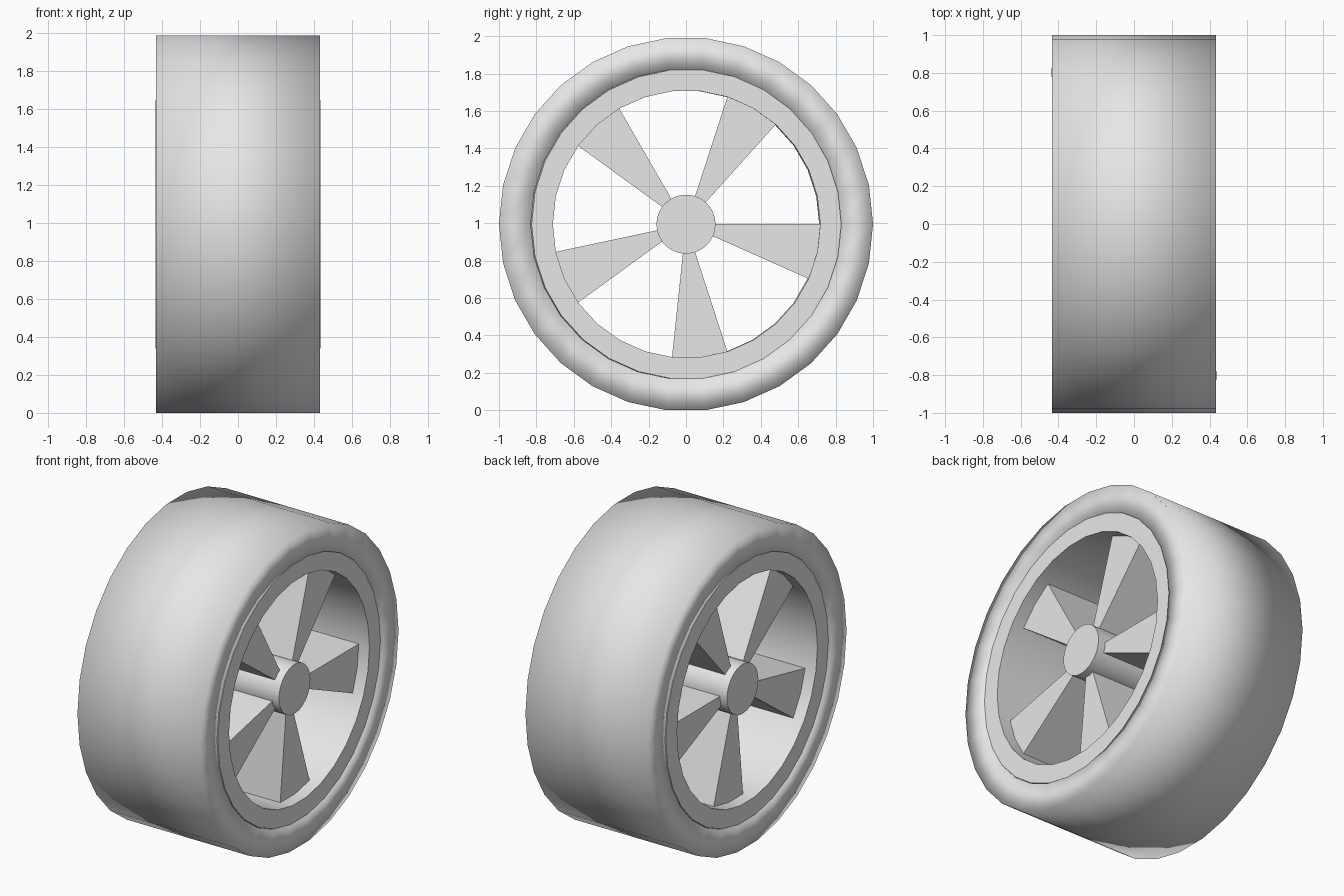
import bpy, bmesh, math
from mathutils import Matrix, Vector

SIDES = 30
STEP = 2 * math.pi / SIDES
CENTRE_Z = math.cos(STEP / 2)
HALF_WIDTH = 0.433

old = bpy.data.objects.get("Cube")
if old:
    bpy.data.objects.remove(old, do_unlink=True)

grey = bpy.data.materials.new("light_grey")
grey.use_nodes = True
grey.diffuse_color = (0.8, 0.8, 0.8, 1)
grey.node_tree.nodes["Principled BSDF"].inputs["Base Color"].default_value = grey.diffuse_color


def finish(name, bm, smooth=None):
    """Turn a bmesh into a wheel part; smooth is 'all', 'angle' or None."""
    bmesh.ops.recalc_face_normals(bm, faces=bm.faces[:])
    mesh = bpy.data.meshes.new(name)
    bm.to_mesh(mesh)
    bm.free()
    mesh.materials.append(grey)
    obj = bpy.data.objects.new(name, mesh)
    bpy.context.collection.objects.link(obj)
    obj.location.z = CENTRE_Z
    for poly in mesh.polygons:
        poly.use_smooth = smooth == "all"
    if smooth == "angle":
        bpy.ops.object.select_all(action="DESELECT")
        obj.select_set(True)
        bpy.context.view_layer.objects.active = obj
        bpy.ops.object.shade_smooth_by_angle(angle=math.radians(30))
    return obj


def ring(name, inner, outer, half, smooth):
    """Rectangular profile spun around the x axis."""
    bm = bmesh.new()
    corners = [(-half, inner), (half, inner), (half, outer), (-half, outer)]
    verts = [bm.verts.new((x, r, 0)) for x, r in corners]
    edges = [bm.edges.new((verts[i], verts[(i + 1) % 4])) for i in range(4)]
    bmesh.ops.spin(bm, geom=verts + edges, cent=(0, 0, 0), axis=(1, 0, 0),
                   angle=2 * math.pi, steps=SIDES)
    bmesh.ops.remove_doubles(bm, verts=bm.verts[:], dist=0.0005)
    return finish(name, bm, smooth)


def spoke(name, first, half, inner=0.15, outer=0.722):
    """Radial wedge two segments wide, starting at the given segment."""
    bm = bmesh.new()
    angles = [(first + i) * STEP for i in range(3)]
    outline = [(inner, a) for a in angles] + [(outer, a) for a in reversed(angles)]
    verts = [bm.verts.new((-half, r * math.cos(a), r * math.sin(a))) for r, a in outline]
    face = bm.faces.new(verts)
    out = bmesh.ops.extrude_face_region(bm, geom=[face])
    moved = [v for v in out["geom"] if isinstance(v, bmesh.types.BMVert)]
    bmesh.ops.translate(bm, verts=moved, vec=Vector((2 * half, 0, 0)))
    return finish(name, bm)


# Tyre with fully blended shading, and the sharp-edged rim seated slightly askew in it
ring("tyre", 0.83, 1.0, HALF_WIDTH, "all")
rim = ring("rim", 0.715, 0.829, 0.43, "angle")
rim.rotation_euler.z = math.radians(0.4)

# Hub
bm = bmesh.new()
bmesh.ops.create_cone(bm, cap_ends=True, segments=SIDES, radius1=0.158, radius2=0.158,
                      depth=0.80, matrix=Matrix.Rotation(math.pi / 2, 4, "Y"))
finish("hub", bm, "angle")

# Five flared spokes
for i in range(5):
    spoke(f"spoke_{i + 1}", 4 + 6 * i, 0.35)
